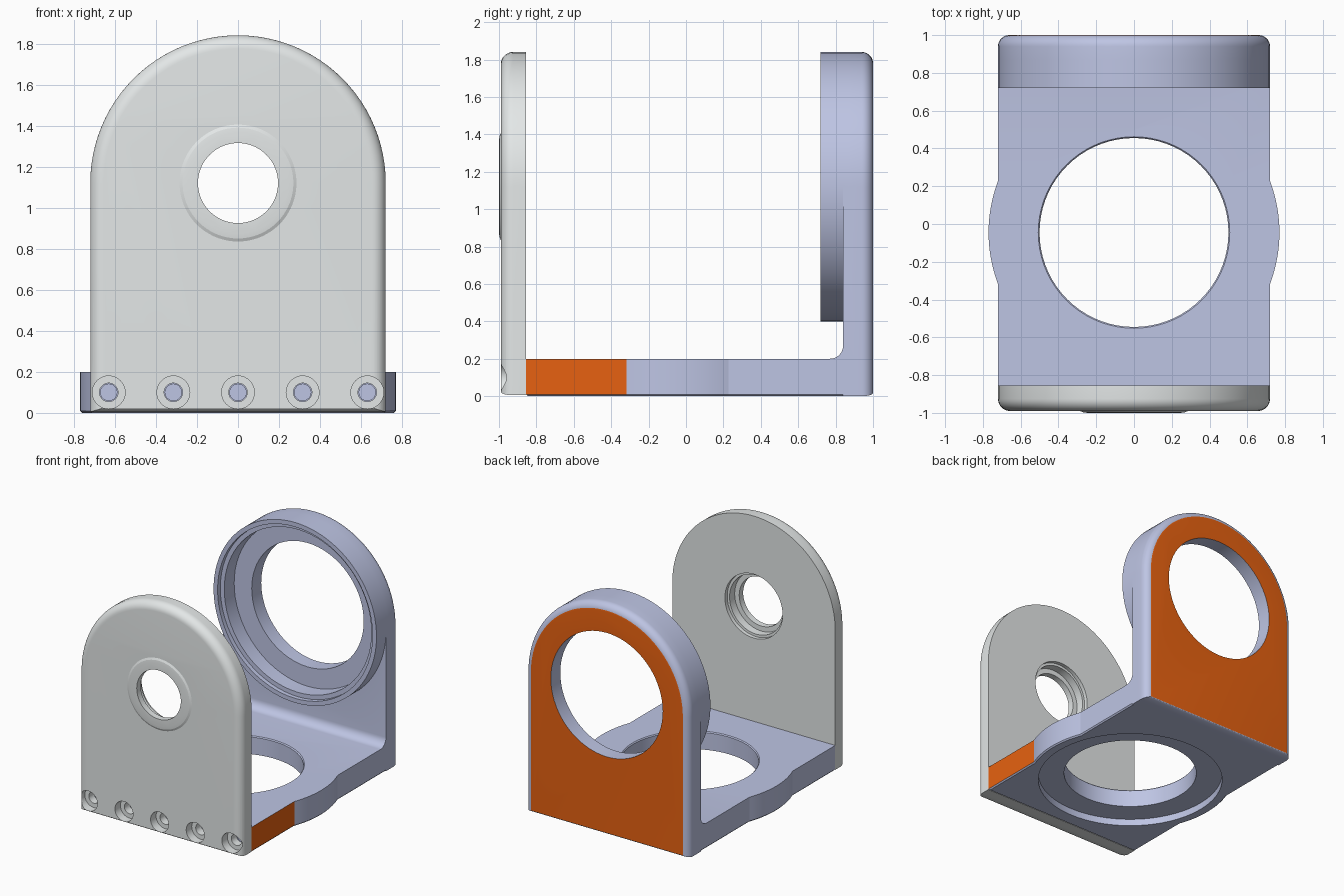
import bpy, bmesh
from math import sin, cos, pi, acos
from mathutils import Vector

if "Cube" in bpy.data.objects:
    bpy.data.objects.remove(bpy.data.objects["Cube"])

HALF, ARCH_Z, DISC_Y = 0.72, 1.12, -0.045


def material(name, rgb):
    m = bpy.data.materials.new(name)
    m.use_nodes = True
    m.diffuse_color = (*rgb, 1)
    m.node_tree.nodes["Principled BSDF"].inputs["Base Color"].default_value = (*rgb, 1)
    return m


GREY = material("light grey", (0.78, 0.81, 0.81))
BLUE = material("pale blue", (0.515, 0.558, 0.775))
ORANGE = material("orange", (0.90, 0.136, 0.006))


def loft(name, loops, *mats):
    """Closed solid through a stack of matching loops."""
    bm = bmesh.new()
    rings = [[bm.verts.new(p) for p in loop] for loop in loops]
    n = len(rings[0])
    for a, b in zip(rings, rings[1:]):
        for i in range(n):
            j = (i + 1) % n
            bm.faces.new((a[i], a[j], b[j], b[i]))
    bm.faces.new(rings[0])
    bm.faces.new(rings[-1])
    bmesh.ops.recalc_face_normals(bm, faces=bm.faces)
    me = bpy.data.meshes.new(name)
    bm.to_mesh(me)
    bm.free()
    ob = bpy.data.objects.new(name, me)
    bpy.context.collection.objects.link(ob)
    for m in mats:
        me.materials.append(m)
    return ob


def turned_y(name, profile, mat, x=0, z=ARCH_Z, n=72):
    """Round solid along y from (radius, y) pairs."""
    ang = [2 * pi * i / n for i in range(n)]
    return loft(name, [[(x + r * cos(a), y, z + r * sin(a)) for a in ang]
                       for r, y in profile], mat)


def turned_z(name, profile, mat, n=72):
    ang = [2 * pi * i / n for i in range(n)]
    return loft(name, [[(r * cos(a), DISC_Y + r * sin(a), z) for a in ang]
                       for r, z in profile], mat)


def arch_plate(name, y_in, y_out, fillet, z0, *mats):
    """Arched plate with its outer edge rounded over."""
    way = 1 if y_out > y_in else -1

    def loop(inset, y):
        r, low = HALF - inset, z0 + inset * 0.3
        return ([(-r, y, low), (r, y, low)] +
                [(r * cos(pi * i / 48), y, ARCH_Z + r * sin(pi * i / 48)) for i in range(49)])

    loops = [loop(0, y_in)]
    for i in range(9):
        a = pi / 2 * i / 8
        loops.append(loop(fillet * (1 - cos(a)), y_out - way * fillet * (1 - sin(a))))
    return loft(name, loops, *mats)


def combine(target, tool, operation):
    mod = target.modifiers.new("join", "BOOLEAN")
    mod.operation, mod.solver, mod.object = operation, "EXACT", tool
    bpy.context.view_layer.objects.active = target
    bpy.ops.object.modifier_apply(modifier=mod.name)
    bpy.data.objects.remove(tool)


def finish(ob):
    bpy.ops.object.select_all(action="DESELECT")
    ob.select_set(True)
    bpy.context.view_layer.objects.active = ob
    bpy.ops.object.shade_smooth_by_angle(angle=0.31)


SCREWS = [-0.63, -0.315, 0, 0.315, 0.63]

# Front plate with raised boss, stepped bore and screw recesses
front = arch_plate("front_plate", -0.855, -0.99, 0.065, 0.005, GREY)
combine(front, turned_y("boss", [(0.285, -0.97), (0.285, -0.99), (0.27, -0.997), (0.245, -1.0)], GREY), "UNION")
combine(front, turned_y("bore", [(0.195, -1.1), (0.195, -0.95), (0.235, -0.95), (0.235, -0.885),
                                 (0.255, -0.885), (0.255, -0.8)], GREY), "DIFFERENCE")
for x in SCREWS:
    combine(front, turned_y("recess", [(0.08, -1.1), (0.08, -0.92), (0.045, -0.92), (0.045, -0.8)],
                            GREY, x, 0.1, 32), "DIFFERENCE")
finish(front)

# Base slab whose sides swell around the round opening
swell = 0.77
a0 = acos(HALF / swell)
side = [(HALF, -0.855)]
side += [(swell * cos(a), DISC_Y + swell * sin(a)) for a in [a0 * (i / 8 - 1) for i in range(17)]]
side += [(HALF, 0.9)]
outline = side + [(-x, y) for x, y in reversed(side)]
bracket = loft("base_bracket", [[(x * s, y * s, z) for x, y in outline]
                                for s, z in ((0.987, 0), (1, 0.01), (1, 0.2))], BLUE, ORANGE)

# Rear wall, inner corner fillet and bearing ring
combine(bracket, arch_plate("rear_wall", 0.84, 1.0, 0.06, 0, BLUE), "UNION")
corner = [(0.77, 0.17), (0.87, 0.17), (0.87, 0.27)]
corner += [(0.77 + 0.07 * cos(a), 0.27 - 0.07 * sin(a)) for a in [pi / 2 * i / 8 for i in range(9)]]
combine(bracket, loft("corner_fillet", [[(x, y, z) for y, z in corner] for x in (-HALF, HALF)], BLUE), "UNION")
combine(bracket, turned_y("bearing_ring", [(HALF, 0.72), (HALF, 0.87)], BLUE, n=96), "UNION")

# Stepped bearing seat, base opening with lower recess, and screw holes
combine(bracket, turned_y("seat", [(0.685, 0.6), (0.685, 0.755), (0.65, 0.755), (0.65, 0.88),
                                   (0.495, 0.88), (0.495, 1.1)], BLUE), "DIFFERENCE")
combine(bracket, turned_z("opening", [(0.695, -0.1), (0.695, 0.055), (0.5, 0.055), (0.5, 0.192),
                                      (0.507, 0.2), (0.507, 0.3)], BLUE), "DIFFERENCE")
for x in SCREWS:
    combine(bracket, turned_y("screw_hole", [(0.04, -0.9), (0.04, -0.72)], BLUE, x, 0.1, 24), "DIFFERENCE")

# Orange rear face and orange front section of the left side
for f in bracket.data.polygons:
    c, n = f.center, f.normal
    rear = n.y > 0.99 and c.y > 0.99
    flank = n.x > 0.99 and c.x > HALF - 0.005 and c.y < -0.31 and c.z < 0.2
    f.material_index = 1 if rear or flank else 0
finish(bracket)
